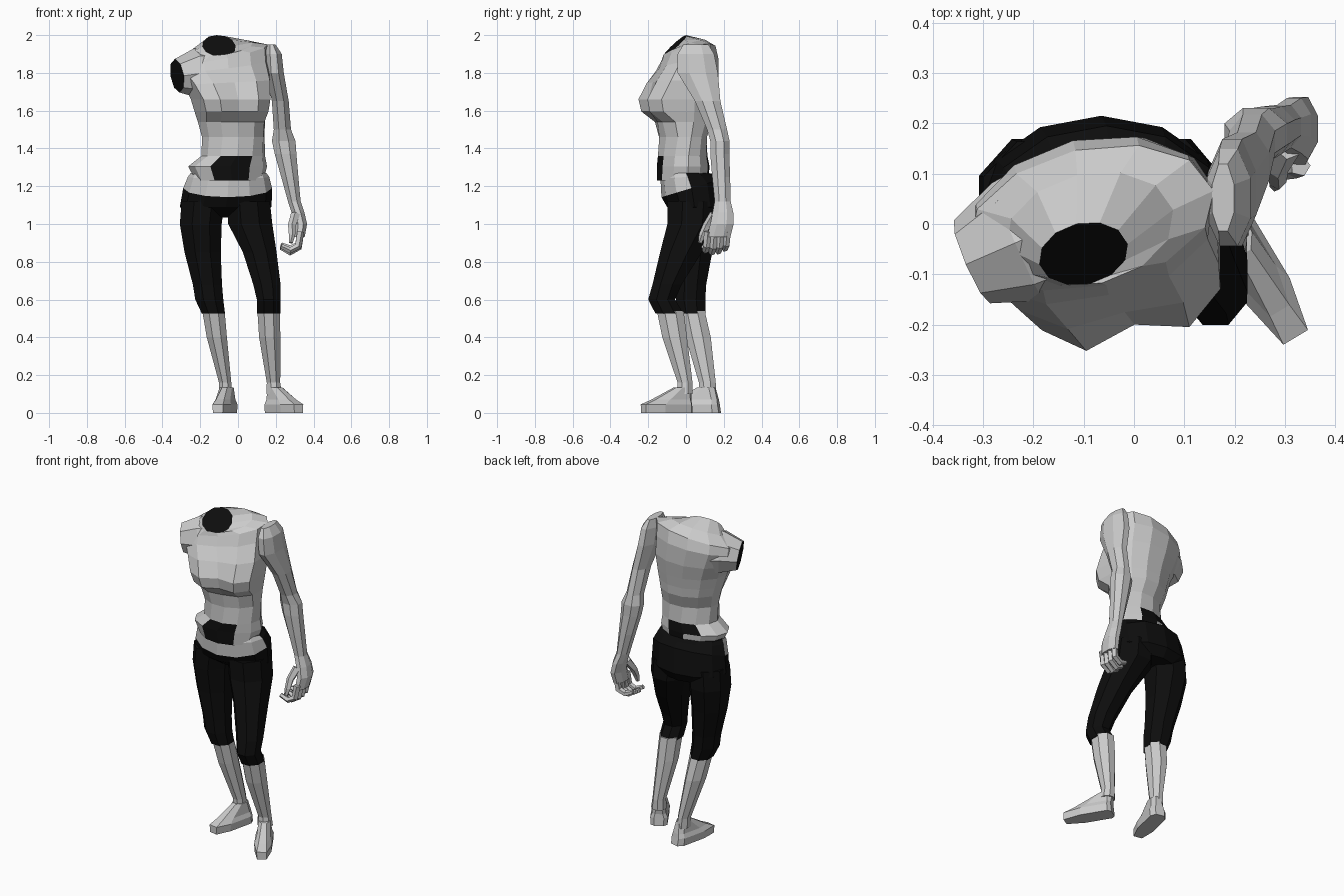
import bpy, bmesh
from math import sin, cos, pi, radians
from mathutils import Vector


def material(name, v):
    m = bpy.data.materials.new(name)
    m.diffuse_color = (v, v, v, 1)
    return m


GREY, DARK = material("light_grey", 0.8), material("near_black", 0.004)


def skin(name, rings, paint=None, cap_dark=False):
    """Join closed point rings with quads, cap the ends; paint(face) -> True makes a face dark."""
    bm = bmesh.new()
    vs = [[bm.verts.new(p) for p in r] for r in rings]
    n = len(vs[0])
    for a, b in zip(vs, vs[1:]):
        for j in range(n):
            k = (j + 1) % n
            bm.faces.new((a[j], a[k], b[k], b[j]))
    bm.faces.new(vs[0][::-1])
    cap = bm.faces.new(vs[-1])
    bmesh.ops.recalc_face_normals(bm, faces=bm.faces)
    for f in bm.faces:
        if paint and paint(f):
            f.material_index = 1
    if cap_dark:
        cap.material_index = 1
    me = bpy.data.meshes.new(name)
    bm.to_mesh(me)
    bm.free()
    me.materials.append(GREY)
    me.materials.append(DARK)
    ob = bpy.data.objects.new(name, me)
    bpy.context.collection.objects.link(ob)
    return ob


def ring(z, cx, cy, w, f, b, yaw=0, n=8, bust=1, roll=0, pitch=0, sq=1):
    """Level cross-section: half width w, depth f forward and b backward."""
    pts, y = [], radians(yaw)
    off = 0 if n == 12 else pi / n
    k = 1.07 if n == 8 and sq == 1 else 1
    for i in range(n):
        a = 2 * pi * i / n + off
        s, c = sin(a), cos(a)
        s = abs(s) ** sq * (1 if s > 0 else -1)
        c = abs(c) ** sq * (1 if c > 0 else -1)
        u, v = k * w * s, k * c * (f if c > 0 else b)
        if i in (1, n - 1):
            v *= bust
        elif i in (2, n - 2):
            v *= 1 + (bust - 1) * 2.2
        pts.append(Vector((cx + u * cos(y) + v * sin(y), cy + u * sin(y) - v * cos(y),
                           min(2, z + roll * u - pitch * v))))
    return pts


def tube(path, n=6):
    """Rings across a path of (x, y, z, radius)."""
    out = []
    for i, p in enumerate(path):
        a, b = Vector(path[max(i - 1, 0)][:3]), Vector(path[min(i + 1, len(path) - 1)][:3])
        q = (b - a).to_track_quat('Z', 'Y')
        out.append([Vector(p[:3]) + q @ Vector((p[3] * cos(2 * pi * k / n), p[3] * sin(2 * pi * k / n), 0))
                    for k in range(n)])
    return out


# Torso with flared hem, dark front and back hem panels, dark neck opening
T = dict(n=12, yaw=13)
torso = [
    ring(1.23, -.045, -.01, .18, .145, .13, n=12, yaw=5),
    ring(1.305, -.055, -.01, .21, .145, .135, n=12, yaw=6),
    ring(1.36, -.025, -.01, .17, .14, .125, n=12, yaw=8),
    ring(1.46, -.025, -.01, .17, .135, .12, **T),
    ring(1.54, -.035, 0, .182, .155, .14, bust=1.1, **T),
    ring(1.595, -.04, 0, .195, .195, .145, bust=1.3, **T),
    ring(1.66, -.045, 0, .21, .205, .155, bust=1.32, **T),
    ring(1.75, -.06, .005, .235, .185, .165, bust=1.2, roll=.05, **T),
    ring(1.84, -.085, .01, .25, .155, .16, bust=1.08, roll=.12, pitch=.1, **T),
    ring(1.9, -.085, .01, .25, .135, .14, roll=.2, pitch=.15, **T),
    ring(1.932, -.088, -.01, .17, .11, .11, roll=.17, pitch=.3, **T),
    ring(1.942, -.1, -.06, .09, .06, .062, roll=.03, pitch=.95, **T),
]
skin("torso", torso,
     lambda f: f.calc_center_median().z < 1.24 or
     (f.calc_center_median().z < 1.355 and abs(f.calc_center_median().x + .02) < .085), cap_dark=True)

# Open shoulder on the armless side
skin("shoulder_stump", tube([(-.15, .0, 1.795, .135), (-.23, -.035, 1.8, .128),
                             (-.322, -.075, 1.785, .09)], 8), cap_dark=True)

# Hips with a bare belly band at the front
skin("hips", [
    ring(1.035, -.065, .06, .16, .08, .12, n=12),
    ring(1.09, -.065, .045, .243, .145, .17, n=12),
    ring(1.19, -.055, .03, .235, .16, .165, n=12, pitch=.3),
    ring(1.25, -.05, .01, .215, .145, .145, n=12, pitch=.08),
    ring(1.27, -.05, 0, .2, .12, .12, n=12)],
    lambda f: not (f.calc_center_median().z > 1.15 and f.normal.y < -.35))

# Trouser legs, ring centres and half sizes from knee hem upward
thighs = {
    "right": [(.525, .163, -.09, .062, .072, .078), (.6, .162, -.125, .063, .076, .068),
              (.68, .153, -.105, .073, .073, .083), (.85, .115, -.045, .09, .093, .13),
              (1.0, .065, .03, .118, .13, .14), (1.12, .055, .04, .115, .14, .13)],
    "left": [(.525, -.13, .03, .062, .07, .073), (.6, -.152, .02, .075, .075, .083),
             (.68, -.162, .025, .078, .08, .083), (.85, -.187, .035, .097, .1, .105),
             (1.0, -.197, .045, .112, .13, .125), (1.12, -.185, .045, .115, .13, .12)]}
shins = {
    "right": [(.1, .192, -.005, .042, .045, .04), (.16, .188, -.005, .036, .04, .04),
              (.4, .168, -.06, .057, .066, .066), (.54, .162, -.085, .06, .07, .073)],
    "left": [(.1, -.066, .115, .036, .045, .045), (.16, -.068, .11, .033, .042, .048),
             (.4, -.112, .06, .054, .063, .072), (.54, -.13, .032, .06, .063, .068)]}
for side in thighs:
    skin(side + "_trouser_leg", [ring(*r) for r in thighs[side]], lambda f: True)
    skin(side + "_shin", [ring(*r) for r in shins[side]])

# Feet, turned outward
for side, x, y, yaw, fr, bk in (("right", .195, -.015, 31, .258, .045), ("left", -.06, .11, -13, .22, .075)):
    skin(side + "_foot", [
        ring(0, x, y, .05, fr, bk, yaw, sq=.65),
        ring(.045, x, y, .053, fr, bk * .9, yaw, sq=.65),
        ring(.07, x, y, .042, fr * .75, bk * .85, yaw, sq=.65),
        ring(.135, x, y, .034, .05, .045, yaw)])

# Hanging arm down to the palm
skin("arm", [ring(*r) for r in [
    (.93, .325, .17, .028, .06, .065), (1.0, .332, .188, .034, .06, .065),
    (1.06, .318, .195, .034, .055, .056), (1.12, .298, .193, .034, .042, .044),
    (1.25, .274, .188, .046, .05, .046), (1.37, .252, .182, .058, .054, .048),
    (1.44, .242, .178, .063, .05, .053), (1.5, .235, .163, .046, .052, .055),
    (1.65, .224, .115, .045, .068, .068), (1.8, .195, .06, .048, .105, .11),
    (1.9, .188, .05, .044, .095, .1), (1.95, .177, .05, .022, .065, .07)]])

# Curled fingers and thumb
for i in range(4):
    y, s = .115 + .034 * i, (.9, 1, .95, .8)[i]
    skin("finger_%d" % (i + 1), tube([
        (.33, y, .96, .021), (.318, y - .005, .95 - .075 * s, .02),
        (.275, y - .012, .95 - .1 * s, .018), (.228, y - .02, .95 - .075 * s, .013)], 5))
skin("thumb", tube([(.305, .15, 1.05, .026), (.285, .11, .99, .022), (.285, .085, .94, .018),
                    (.28, .075, .9, .011)], 5))
